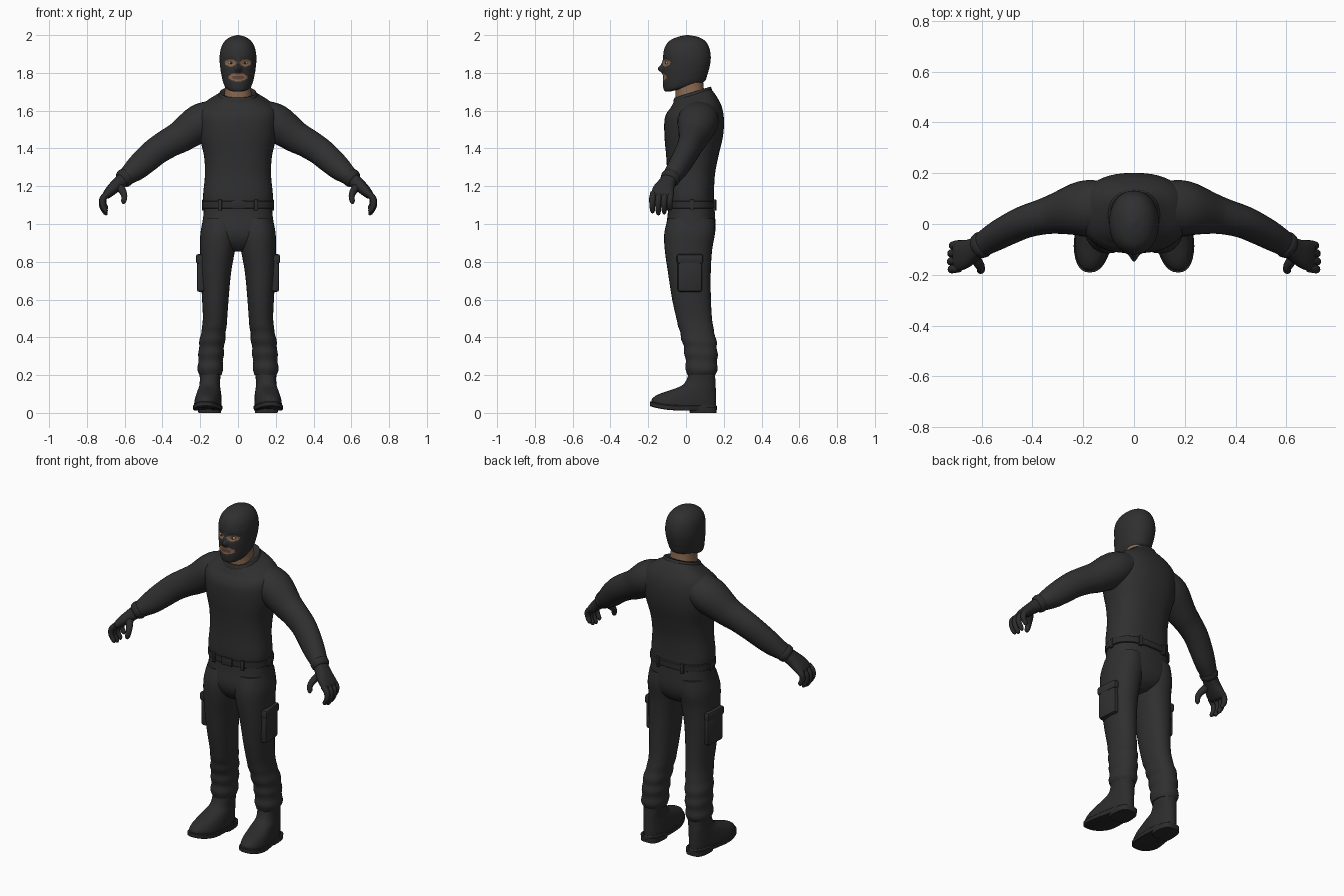
import bpy, bmesh, math
from mathutils import Vector

if "Cube" in bpy.data.objects:
    bpy.data.objects.remove(bpy.data.objects["Cube"])


def mat(name, r, g, b):
    m = bpy.data.materials.new(name)
    m.diffuse_color = (r, g, b, 1)
    m.use_nodes = True
    m.node_tree.nodes["Principled BSDF"].inputs["Base Color"].default_value = m.diffuse_color
    return m


FABRIC = mat("black fabric", .029, .029, .029)
LEATHER = mat("black leather", .025, .025, .025)
SKIN = mat("skin", .25, .14, .08)
LIPS = mat("lips", .13, .06, .04)
WHITE = mat("eye white", .5, .47, .42)
IRIS = mat("iris", .03, .02, .015)


def resample(rows, steps):
    """Catmull-Rom interpolation of the control rows."""
    out = []
    for i in range(len(rows) - 1):
        a, b, c, d = (rows[max(i - 1, 0)], rows[i], rows[i + 1], rows[min(i + 2, len(rows) - 1)])
        for s in range(steps):
            t = s / steps
            out.append([.5 * (2 * q + (r - p) * t + (2 * p - 5 * q + 4 * r - w) * t * t
                              + (3 * q - p - 3 * r + w) * t ** 3) for p, q, r, w in zip(a, b, c, d)])
    return out + [list(rows[-1])]


def unit(n, e):
    """Points of a superellipse of exponent e."""
    pts = []
    for k in range(n):
        a = 2 * math.pi * k / n
        c, s = math.cos(a), math.sin(a)
        pts.append((math.copysign(abs(c) ** (2 / e), c), math.copysign(abs(s) ** (2 / e), s)))
    return pts


def skin_rings(name, rings, material, mirror=False, post=None):
    bm = bmesh.new()
    vs = [[bm.verts.new(post(p) if post else p) for p in ring] for ring in rings]
    n = len(vs[0])
    for lo, hi in zip(vs, vs[1:]):
        for k in range(n):
            bm.faces.new((lo[k], lo[(k + 1) % n], hi[(k + 1) % n], hi[k]))
    bm.faces.new(vs[0][::-1])
    bm.faces.new(vs[-1])
    return finish(name, bm, material, mirror)


def finish(name, bm, material, mirror=False):
    bmesh.ops.recalc_face_normals(bm, faces=bm.faces)
    me = bpy.data.meshes.new(name)
    bm.to_mesh(me)
    bm.free()
    me.materials.append(material)
    ob = bpy.data.objects.new(name, me)
    bpy.context.collection.objects.link(ob)
    if mirror:
        ob.modifiers.new("mirror", 'MIRROR').use_mirror_merge = False
    return ob


def stack(name, rows, material, n=32, steps=4, e=2.2, cx=None, **kw):
    """Level rings: (centre x, z, half width, front y, back y, tilt)."""
    rings = []
    for x, z, hw, y0, y1, tilt in resample(rows, steps):
        ry = (y1 - y0) / 2
        rings.append([Vector((x + hw * c, (y0 + y1) / 2 + ry * s, z + tilt * ry * s)) for c, s in unit(n, e)])
    return skin_rings(name, rings, material, **kw)


def tube(name, rows, material, n=20, steps=4, e=2.0, **kw):
    """Rings square to a path: (x, y, z, thickness radius, depth radius)."""
    rows = resample(rows, steps)
    pts = [Vector(r[:3]) for r in rows]
    rings = []
    for i, r in enumerate(rows):
        t = (pts[min(i + 1, len(pts) - 1)] - pts[max(i - 1, 0)]).normalized()
        v = t.cross(Vector((0, 1, 0))).normalized()
        u = v.cross(t)
        rings.append([pts[i] + v * r[3] * c + u * r[4] * s for c, s in unit(n, e)])
    return skin_rings(name, rings, material, **kw)


def box(name, loc, size, material, bevel=.004, mirror=False, turn=0):
    bm = bmesh.new()
    bmesh.ops.create_cube(bm, size=1)
    ca, sa = math.cos(turn), math.sin(turn)
    for v in bm.verts:
        x, y, z = (v.co[i] * size[i] for i in range(3))
        v.co = Vector(loc) + Vector((x * ca - y * sa, x * sa + y * ca, z))
    bmesh.ops.bevel(bm, geom=bm.edges[:], offset=bevel, segments=2, affect='EDGES', profile=.5)
    return finish(name, bm, material, mirror)


def ball(name, loc, size, material):
    bm = bmesh.new()
    bmesh.ops.create_uvsphere(bm, u_segments=16, v_segments=10, radius=1)
    for v in bm.verts:
        v.co = Vector([v.co[i] * size[i] + loc[i] for i in range(3)])
    return finish(name, bm, material, True)


# head in a mask, with a raised nose
def nose(p):
    if p.y < -.04:
        f = .028 * math.exp(-((p.z - 1.822) / .02) ** 2) + .008 * math.exp(-((p.z - 1.855) / .02) ** 2)
        p.y -= f * math.exp(-(p.x / .016) ** 2)
        for side in (-1, 1):    # eye sockets
            p.y += .008 * math.exp(-((p.x - side * .037) / .022) ** 2 - ((p.z - 1.853) / .016) ** 2)
    return p


head = stack("masked_head", [
    (0, 1.722, .05, -.08, .08, .25), (0, 1.73, .068, -.113, .10, .25), (0, 1.755, .08, -.122, .108, .15),
    (0, 1.79, .088, -.121, .115, .06), (0, 1.82, .093, -.121, .122, 0), (0, 1.86, .097, -.118, .13, 0),
    (0, 1.90, .096, -.12, .13, 0), (0, 1.94, .087, -.11, .12, 0), (0, 1.97, .068, -.087, .10, 0),
    (0, 1.99, .04, -.045, .065, 0), (0, 2.0, .006, 0, .015, 0)], FABRIC, n=96, steps=8, e=2.15, post=nose)
head.data.materials.append(SKIN)
head.data.materials.append(LIPS)
for f in head.data.polygons:    # eye and mouth openings
    x, y, z = f.center
    if y > -.03:
        continue
    if ((abs(x) - .04) / .03) ** 2 + ((z - 1.853) / .017) ** 2 < 1:
        f.material_index = 1
    elif (x / .05) ** 2 + ((z - 1.777) / .021) ** 2 < 1:
        f.material_index = 2 if abs(z - 1.776) < .007 and abs(x) < .032 else 1
ball("eye", (.037, -.097, 1.853), (.015, .012, .008), WHITE)
ball("iris", (.037, -.106, 1.853), (.006, .005, .006), IRIS)

# neck and collar
stack("neck", [(0, 1.63, .085, -.05, .11, .3), (0, 1.69, .072, -.055, .095, .3),
               (0, 1.75, .068, -.055, .09, .25)], SKIN)
stack("collar", [(0, 1.665, .105, -.066, .138, .31), (0, 1.685, .102, -.066, .136, .31),
                 (0, 1.698, .094, -.06, .13, .31), (0, 1.694, .084, -.05, .12, .31)], FABRIC, steps=3)

# shirt body
stack("shirt", [
    (0, 1.105, .18, -.098, .15, 0), (0, 1.15, .185, -.102, .148, 0), (0, 1.26, .175, -.1, .153, 0),
    (0, 1.36, .18, -.105, .172, 0), (0, 1.46, .203, -.114, .195, 0), (0, 1.55, .213, -.114, .201, 0),
    (0, 1.605, .205, -.10, .19, .1), (0, 1.64, .175, -.083, .167, .22), (0, 1.672, .12, -.068, .142, .3),
    (0, 1.685, .1, -.06, .132, .31)], FABRIC, n=48, e=2.4)

# sleeves
tube("sleeve", [
    (.12, .07, 1.575, .085, .10), (.2, .062, 1.535, .1, .108), (.3, .042, 1.465, .085, .082),
    (.36, .028, 1.432, .078, .07), (.43, .008, 1.388, .074, .064), (.49, -.02, 1.337, .07, .06),
    (.54, -.047, 1.292, .063, .056), (.585, -.073, 1.255, .049, .05), (.602, -.083, 1.241, .044, .046)],
    FABRIC, n=28, mirror=True)

# gloves: cuff, palm, fingers, thumb
tube("glove_cuff", [(.59, -.077, 1.252, .046, .05), (.598, -.081, 1.246, .05, .053),
                    (.612, -.088, 1.234, .047, .049), (.618, -.091, 1.229, .038, .041)],
     LEATHER, mirror=True)
tube("palm", [(.605, -.085, 1.239, .038, .04), (.64, -.105, 1.208, .034, .047), (.668, -.118, 1.182, .03, .057),
              (.695, -.126, 1.155, .023, .06), (.706, -.128, 1.142, .012, .05)], LEATHER, e=2.4, mirror=True)
for i, (name, length) in enumerate([("index", .95), ("middle", 1.05), ("ring", 1.0), ("little", .8)]):
    y = -.173 + .031 * i
    path = [(0, 0, 0), (.027, -.004, -.028), (.03, -.006, -.065), (.012, -.004, -.1), (.004, -.002, -.107)]
    tube(name + "_finger", [(.688 + x * length, y + dy, 1.163 + z * length, r, r)
                            for (x, dy, z), r in zip(path, (.017, .017, .015, .012, .004))],
         LEATHER, n=12, mirror=True)
tube("thumb", [(.64, -.115, 1.21, .022, .022), (.614, -.152, 1.178, .02, .02), (.602, -.176, 1.148, .016, .016),
               (.606, -.184, 1.118, .013, .013), (.611, -.184, 1.108, .004, .004)], LEATHER, n=12, mirror=True)


# trousers
def wrinkle(p):
    if p.z < .5:
        f = .035 * math.sin(p.z * 85 + 4 * p.y) * min(1, (.5 - p.z) / .1)
        p.x += (p.x - .145) * f
        p.y += (p.y - .08) * f
    return p


stack("trouser_leg", [
    (.145, .2, .06, .005, .157, 0), (.147, .225, .066, 0, .164, 0), (.143, .3, .066, -.005, .166, 0),
    (.138, .37, .067, -.018, .162, 0), (.123, .48, .064, -.046, .14, 0), (.12, .6, .07, -.073, .132, 0),
    (.118, .74, .081, -.095, .131, 0), (.108, .86, .092, -.112, .138, 0), (.101, .95, .098, -.115, .153, 0),
    (.095, 1.03, .088, -.096, .15, 0)], FABRIC, n=32, steps=6, mirror=True, post=wrinkle)
stack("trouser_hips", [
    (0, .855, .05, -.045, .08, 0), (0, .88, .11, -.075, .12, 0), (0, .92, .17, -.1, .145, 0),
    (0, .97, .192, -.108, .156, 0), (0, 1.04, .184, -.098, .154, 0), (0, 1.115, .178, -.092, .148, 0)],
    FABRIC, n=40, e=2.5)
box("cargo_pocket", (.193, .02, .735), (.042, .13, .19), FABRIC, .014, True, .08)
box("pocket_flap", (.195, .02, .815), (.046, .138, .05), FABRIC, .01, True, .08)

# belt, buckle and loops
stack("belt", [(0, 1.082, .183, -.098, .154, 0), (0, 1.085, .188, -.102, .158, 0),
               (0, 1.12, .188, -.102, .158, 0), (0, 1.123, .183, -.098, .154, 0)], LEATHER, n=48, steps=1, e=2.4)
box("buckle", (0, -.103, 1.102), (.07, .014, .046), LEATHER)
for name, x, y, turn in [("front_loop", .095, -.092, .25), ("side_loop", .181, .03, math.pi / 2),
                         ("back_loop", .08, .151, -.2)]:
    box(name, (x, y, 1.1), (.02, .018, .058), FABRIC, .003, True, turn)


# boots: toes turned out and lifted, narrower at the heel
def foot(p):
    x, y, z = p
    s = min(1, max(0, (.16 - y) / .25))
    low = max(0, 1 - z / .2)
    x = .15 + (x - .15) * (1 - .25 * (1 - s) * low) + .1 * max(0, .05 - y)
    return Vector((x, y, z + .022 * (max(0, -y - .04) / .15) ** 2))


stack("boot", [
    (.148, .235, .056, .02, .152, 0), (.148, .18, .055, .005, .155, 0), (.15, .145, .057, -.022, .157, 0),
    (.15, .118, .063, -.085, .158, 0), (.15, .088, .069, -.145, .159, 0), (.15, .058, .073, -.178, .16, 0),
    (.15, .035, .073, -.184, .16, 0)], LEATHER, n=36, e=2.3, mirror=True, post=foot)
stack("boot_sole", [(.15, .013, .075, -.186, .16, 0), (.15, .016, .078, -.191, .163, 0),
                    (.15, .036, .078, -.191, .163, 0), (.15, .04, .074, -.187, .16, 0)],
      LEATHER, n=36, steps=1, e=2.4, mirror=True, post=foot)
stack("boot_heel", [(.15, 0, .072, .02, .162, 0), (.15, .03, .073, .015, .163, 0)],
      LEATHER, n=28, steps=1, e=3.2, mirror=True, post=foot)

bpy.ops.object.select_all(action='SELECT')
bpy.context.view_layer.objects.active = head
bpy.ops.object.shade_smooth_by_angle(angle=math.radians(40))
